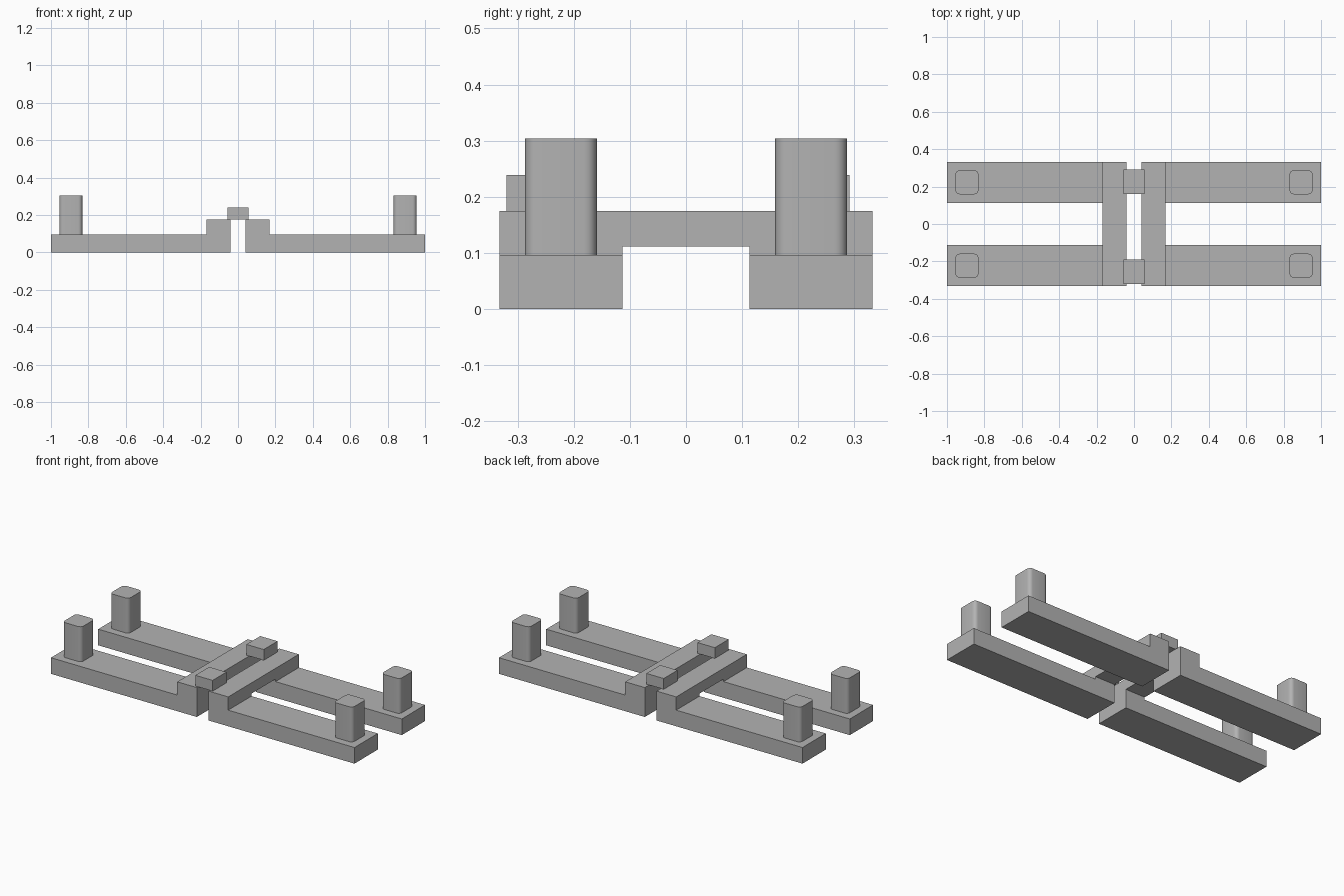
import bpy
import bmesh
from mathutils import Vector

cube = bpy.data.objects.get("Cube")
if cube:
    bpy.data.objects.remove(cube, do_unlink=True)

GREY = (0.45, 0.45, 0.45, 1.0)
grey = bpy.data.materials.new("plain grey")
grey.use_nodes = True
grey.diffuse_color = GREY
grey.node_tree.nodes["Principled BSDF"].inputs["Base Color"].default_value = GREY

# Shared dimensions
LENGTH, WIDTH = 1.0, 0.332          # half extents
BAR_IN, BAR_OUT = 0.039, 0.168      # crossbar in x
RAIL_IN, RAIL_TOP = 0.113, 0.096
BAR_LOW, BAR_TOP = 0.111, 0.175
POST_TOP = 0.304


def finish(bm, name):
    bmesh.ops.recalc_face_normals(bm, faces=bm.faces)
    mesh = bpy.data.meshes.new(name)
    bm.to_mesh(mesh)
    bm.free()
    mesh.materials.append(grey)
    obj = bpy.data.objects.new(name, mesh)
    bpy.context.collection.objects.link(obj)
    return obj


def box(low, high):
    bm = bmesh.new()
    low, high = Vector(low), Vector(high)
    bmesh.ops.create_cube(bm, size=1)
    bmesh.ops.scale(bm, vec=high - low, verts=bm.verts)
    bmesh.ops.translate(bm, vec=(low + high) / 2, verts=bm.verts)
    return bm


def mirror_x(obj):
    obj.modifiers.new("mirror", "MIRROR").use_axis[0] = True


# Frame half: a bridge profile along x, with its two feet drawn out into rails
half = [(WIDTH, BAR_TOP), (WIDTH, 0), (RAIL_IN, 0), (RAIL_IN, BAR_LOW)]
profile = half + [(-y, z) for y, z in reversed(half)]
bm = bmesh.new()
face = bm.faces.new([bm.verts.new((BAR_IN, y, z)) for y, z in profile])
out = bmesh.ops.extrude_face_region(bm, geom=[face], use_keep_orig=True)
bmesh.ops.translate(bm, vec=(BAR_OUT - BAR_IN, 0, 0),
                    verts=[g for g in out["geom"] if isinstance(g, bmesh.types.BMVert)])
bmesh.ops.recalc_face_normals(bm, faces=bm.faces)
bmesh.ops.bisect_plane(bm, geom=bm.verts[:] + bm.edges[:] + bm.faces[:],
                       plane_co=(0, 0, RAIL_TOP), plane_no=(0, 0, 1))
feet = [f for f in bm.faces
        if f.normal.x > 0.9 and max(v.co.z for v in f.verts) < RAIL_TOP + 0.001]
rails = bmesh.ops.extrude_discrete_faces(bm, faces=feet)["faces"]
bmesh.ops.translate(bm, vec=(LENGTH - BAR_OUT, 0, 0),
                    verts=[v for f in rails for v in f.verts])
bmesh.ops.dissolve_limit(bm, angle_limit=0.01, verts=bm.verts, edges=bm.edges)
mirror_x(finish(bm, "rail_frame"))

# Posts with rounded upright corners
for name, y in (("front_posts", -0.223), ("back_posts", 0.223)):
    bm = box((0.832, y - 0.064, RAIL_TOP), (0.955, y + 0.064, POST_TOP))
    upright = [e for e in bm.edges if abs(e.verts[0].co.z - e.verts[1].co.z) > 0.1]
    bmesh.ops.bevel(bm, geom=upright, offset=0.022, segments=5, profile=0.5,
                    affect="EDGES")
    post = finish(bm, name)
    mirror_x(post)
    bpy.ops.object.select_all(action="DESELECT")
    post.select_set(True)
    bpy.context.view_layer.objects.active = post
    bpy.ops.object.shade_smooth_by_angle()

# Small blocks joining the two crossbars
for name, y in (("front_link", -0.255), ("back_link", 0.226)):
    finish(box((-0.057, y - 0.065, BAR_TOP), (0.057, y + 0.065, 0.239)), name)
